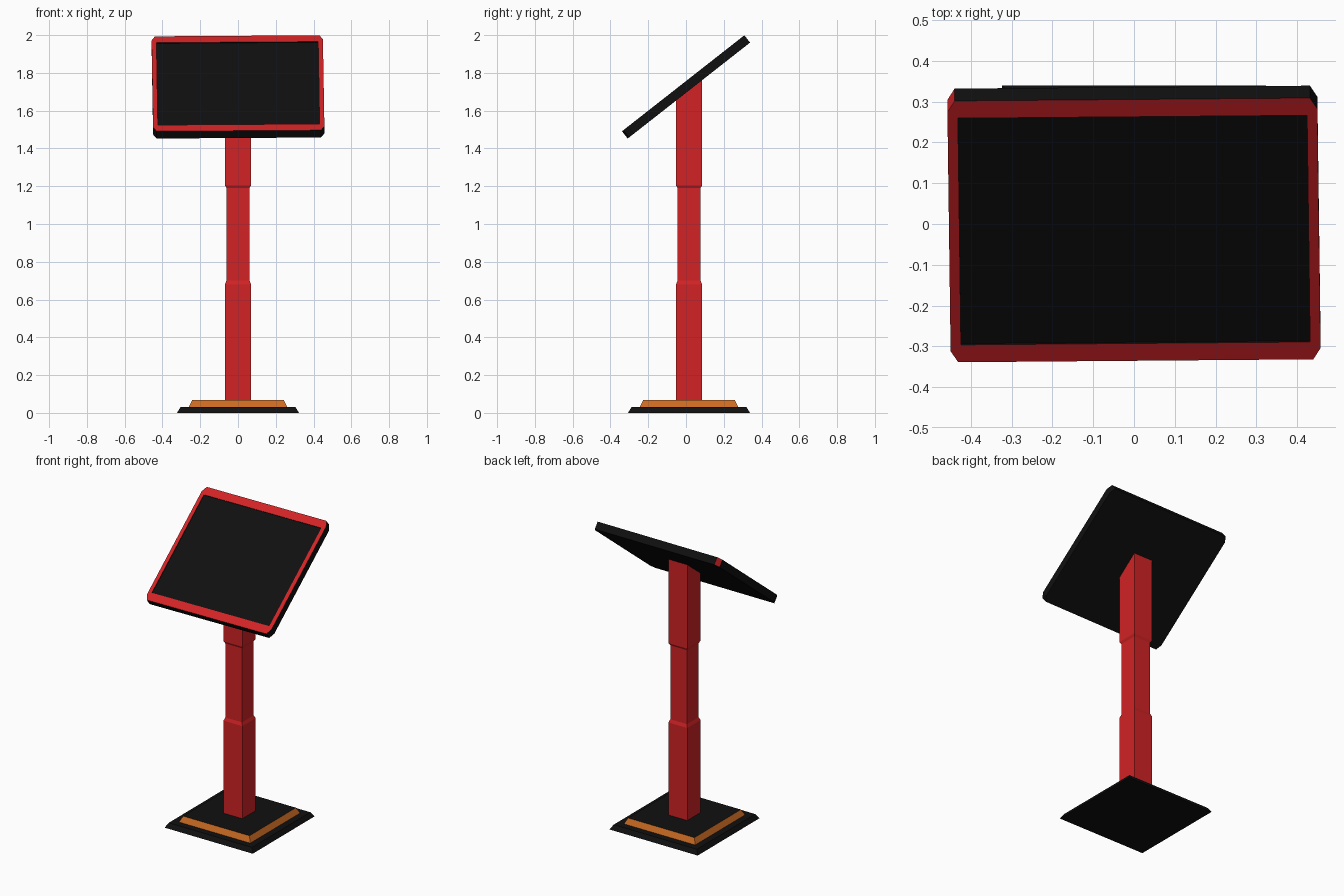
import bpy, bmesh, math
from mathutils import Matrix, Vector

if "Cube" in bpy.data.objects:
    bpy.data.objects.remove(bpy.data.objects["Cube"])


def material(name, rgb):
    m = bpy.data.materials.new(name)
    m.diffuse_color = (*rgb, 1)
    m.use_nodes = True
    m.node_tree.nodes["Principled BSDF"].inputs["Base Color"].default_value = m.diffuse_color
    return m


BLACK = material("black", (0.005, 0.005, 0.0052))
RED = material("red", (0.64, 0.0165, 0.0185))
ORANGE = material("orange", (0.60, 0.145, 0.016))

TILT = math.radians(38.1)
PANEL_T = 0.049
PANEL_POS = Vector((0, -0.015, 1.745))   # centre of the panel's upper face
POST_Y = 0.016


def finish(name, bm, mats):
    bmesh.ops.recalc_face_normals(bm, faces=bm.faces)
    me = bpy.data.meshes.new(name)
    bm.to_mesh(me)
    bm.free()
    for m in mats:
        me.materials.append(m)
    ob = bpy.data.objects.new(name, me)
    bpy.context.collection.objects.link(ob)
    return ob


def loft(bm, rings):
    """Join equal-length rings of points with quads and cap both ends."""
    loops = [[bm.verts.new(p) for p in r] for r in rings]
    n = len(loops[0])
    for a, b in zip(loops, loops[1:]):
        for i in range(n):
            j = (i + 1) % n
            bm.faces.new((a[i], a[j], b[j], b[i]))
    bm.faces.new(loops[0][::-1])
    bm.faces.new(loops[-1])


def square(half, z):
    return [(sx * half, POST_Y + sy * half, z)
            for sx, sy in ((-1, -1), (1, -1), (1, 1), (-1, 1))]


def octagon(hx, hy, cx, cy, z):
    """Rectangle with clipped corners."""
    return [(hx, -hy + cy, z), (hx, hy - cy, z), (hx - cx, hy, z), (-hx + cx, hy, z),
            (-hx, hy - cy, z), (-hx, -hy + cy, z), (-hx + cx, -hy, z), (hx - cx, -hy, z)]


# Base plate
bm = bmesh.new()
loft(bm, [square(0.323, 0), square(0.305, 0.03)])
finish("base_plate", bm, [BLACK])

# Upper base step: orange sloped rim, black top
bm = bmesh.new()
loft(bm, [square(0.262, 0.029), square(0.243, 0.067)])
step = finish("base_step", bm, [BLACK, ORANGE])
for p in step.data.polygons:
    p.material_index = 1 if abs(p.normal.z) < 0.9 else 0

# Post with a narrower waist, its top sheared to sit inside the panel
bm = bmesh.new()
profile = [(0.069, 0.06), (0.069, 0.68), (0.061, 0.70),
           (0.061, 1.19), (0.069, 1.205)]
top = [(x, y, PANEL_POS.z + (y - PANEL_POS.y) * math.tan(TILT)
        - PANEL_T * 0.7 / math.cos(TILT)) for x, y, _ in square(0.069, 0)]
loft(bm, [square(h, z) for h, z in profile] + [top])
finish("post", bm, [RED])

# Tilted panel frame: clipped corners, red face, recessed black screen
HX, HY = 0.4535, 0.407
bm = bmesh.new()
loft(bm, [octagon(HX, HY, 0.018, 0.035, -PANEL_T), octagon(HX, HY, 0.018, 0.035, 0)])
front = max(bm.faces, key=lambda f: f.calc_center_median().z)
outer = list(front.verts)
bm.faces.remove(front)
corners = ((1, -1), (1, 1), (-1, 1), (-1, -1))
opening = [[bm.verts.new((sx * 0.428, sy * 0.353, z)) for sx, sy in corners]
           for z in (0, -0.005)]
rim, floor = opening
outer_by_side = {s: sorted((v for v in outer if v.co.x * s[0] > 0 and v.co.y * s[1] > 0),
                           key=lambda v: -abs(v.co.x)) for s in corners}
for i in range(4):
    j = (i + 1) % 4
    a, b = outer_by_side[corners[i]], outer_by_side[corners[j]]
    k = i % 2                      # 0: side bars, 1: top and bottom bars
    bm.faces.new((rim[i], a[k], b[k], rim[j])).material_index = 1
    bm.faces.new((rim[i], a[0], a[1])).material_index = 1
    bm.faces.new((rim[i], rim[j], floor[j], floor[i]))
bm.faces.new(floor)
# Red clipped corner at the back left
for f in bm.faces:
    c = f.calc_center_median()
    if c.x < -HX + 0.02 and c.y > HY - 0.03 and abs(c.z + PANEL_T / 2) < 0.01:
        f.material_index = 1
panel = finish("display_panel", bm, [BLACK, RED])
panel.matrix_world = (Matrix.Translation(PANEL_POS) @ Matrix.Rotation(TILT, 4, 'X')
                      @ Matrix.Rotation(math.radians(0.6), 4, 'Z'))
